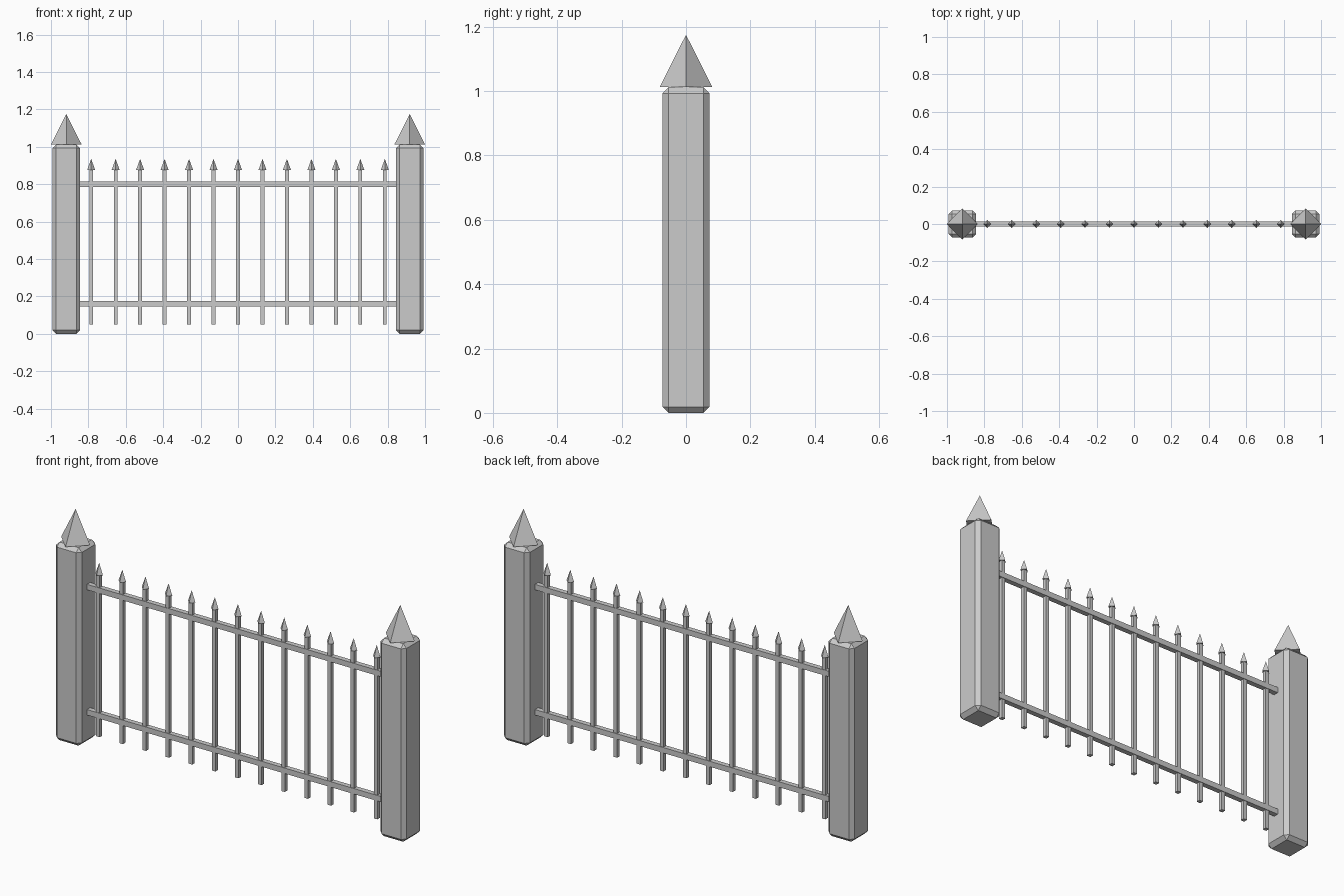
import bpy
import math

cube = bpy.data.objects.get("Cube")
if cube:
    bpy.data.objects.remove(cube, do_unlink=True)

grey = bpy.data.materials.new("plain_grey")
grey.use_nodes = True
colour = (0.6, 0.6, 0.6, 1)
grey.diffuse_color = colour
grey.node_tree.nodes["Principled BSDF"].inputs["Base Color"].default_value = colour


def finish(name):
    obj = bpy.context.object
    obj.name = name
    obj.data.materials.append(grey)
    return obj


def box(name, x, size, bottom):
    bpy.ops.mesh.primitive_cube_add(size=1, location=(x, 0, bottom + size[2] / 2))
    obj = finish(name)
    obj.scale = size
    bpy.ops.object.transform_apply(location=False, rotation=False, scale=True)
    return obj


def spike(name, x, radius, bottom, top):
    # Four-sided pyramid with its corners on the x and y axes
    bpy.ops.mesh.primitive_cone_add(vertices=4, radius1=radius, radius2=0,
                                    depth=top - bottom,
                                    location=(x, 0, (top + bottom) / 2))
    return finish(name)


# Chamfered end posts with pointed caps
for side, x in (("right", -0.918), ("left", 0.918)):
    post = box(side + "_post", x, (0.146, 0.146, 1.012), 0)
    bevel = post.modifiers.new("chamfer", 'BEVEL')
    bevel.width = 0.019
    bevel.segments = 1
    spike(side + "_post_cap", x, 0.082, 1.012, 1.175)

# Horizontal rails
for name, z in (("lower_rail", 0.146), ("upper_rail", 0.786)):
    box(name, 0, (1.72, 0.026, 0.028), z)

# Upright bars with pointed tips
count = 13
reach = 0.785
for i in range(count):
    x = -reach + 2 * reach * i / (count - 1)
    box(f"bar_{i + 1}", x, (0.02, 0.02, 0.83), 0.05)
    spike(f"bar_tip_{i + 1}", x, 0.021, 0.877, 0.935)
